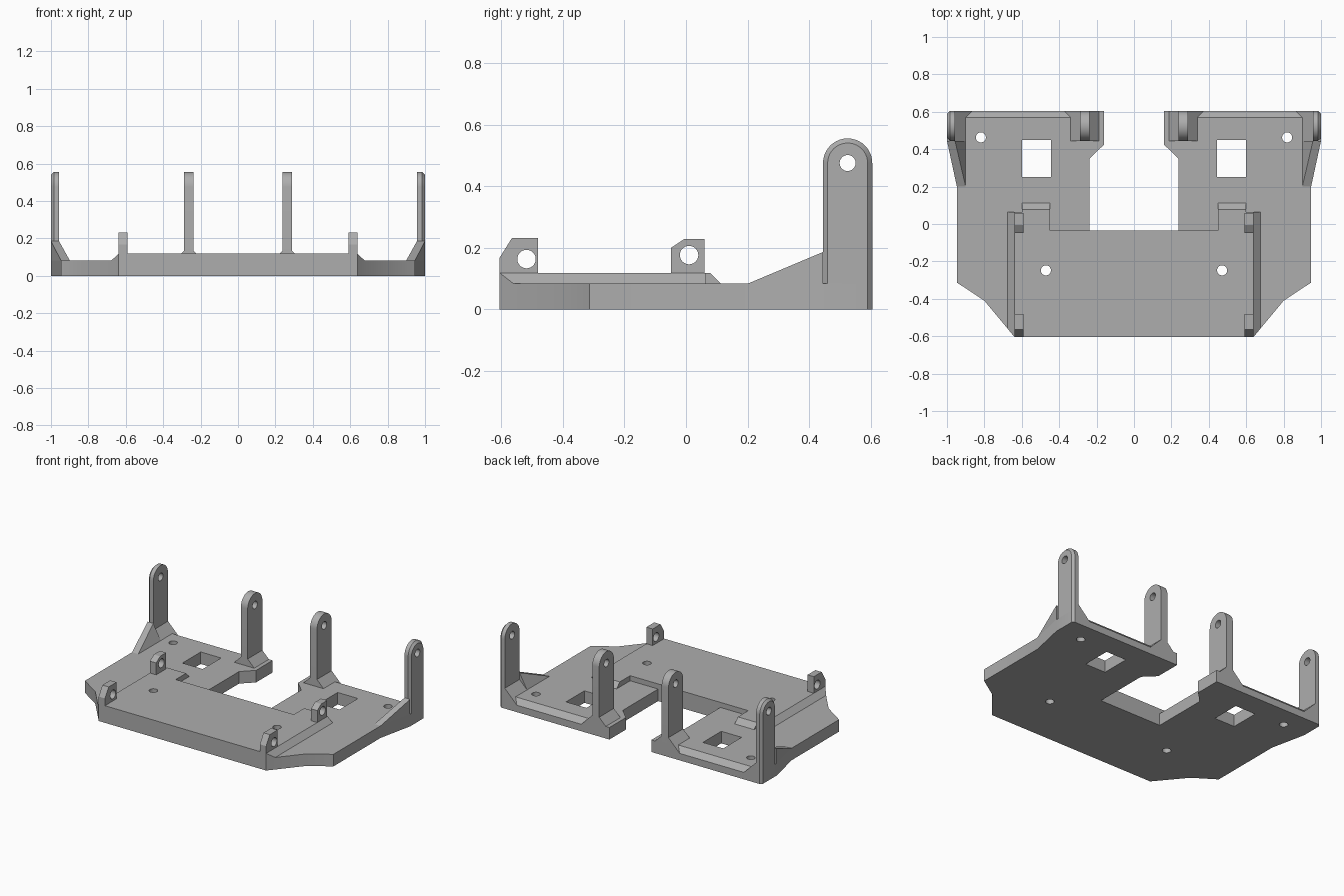
import bpy, bmesh, math
from mathutils import Vector

if "Cube" in bpy.data.objects:
    bpy.data.objects.remove(bpy.data.objects["Cube"], do_unlink=True)

grey = bpy.data.materials.new("plain grey")
grey.use_nodes = True
colour = (0.42, 0.42, 0.42, 1)
grey.diffuse_color = colour
grey.node_tree.nodes["Principled BSDF"].inputs["Base Color"].default_value = colour

BACK, PLATE, DECK = 0.605, 0.083, 0.118


def finish(name, bm):
    bmesh.ops.recalc_face_normals(bm, faces=bm.faces)
    mesh = bpy.data.meshes.new(name)
    bm.to_mesh(mesh)
    bm.free()
    mesh.materials.append(grey)
    obj = bpy.data.objects.new(name, mesh)
    bpy.context.collection.objects.link(obj)
    return obj


def loft(name, rings):
    """Solid through matching rings of points."""
    bm = bmesh.new()
    loops = [[bm.verts.new(p) for p in ring] for ring in rings]
    n = len(loops[0])
    bm.faces.new(loops[0])
    bm.faces.new(loops[-1])
    for a, b in zip(loops, loops[1:]):
        for i in range(n):
            j = (i + 1) % n
            bm.faces.new((a[i], a[j], b[j], b[i]))
    return finish(name, bm)


def prism(name, profile, axis, low, high):
    def place(p, d):
        v = list(p)
        v.insert("xyz".index(axis), d)
        return Vector(v)
    return loft(name, [[place(p, d) for p in profile] for d in (low, high)])


def hull(name, points):
    bm = bmesh.new()
    for p in points:
        bm.verts.new(p)
    bmesh.ops.convex_hull(bm, input=bm.verts)
    bmesh.ops.dissolve_limit(bm, angle_limit=0.01, verts=bm.verts, edges=bm.edges)
    return finish(name, bm)


def activate(obj):
    bpy.ops.object.select_all(action="DESELECT")
    obj.select_set(True)
    bpy.context.view_layer.objects.active = obj


def apply(obj, kind, **settings):
    mod = obj.modifiers.new(kind.lower(), kind)
    for key, value in settings.items():
        setattr(mod, key, value)
    activate(obj)
    bpy.ops.object.modifier_apply(modifier=mod.name)


def cut(obj, cutter):
    cutter.hide_render = True
    apply(obj, "BOOLEAN", operation="DIFFERENCE", solver="EXACT", object=cutter)
    bpy.data.objects.remove(cutter, do_unlink=True)


def circle(a, b, r, n=32):
    return [(a + r * math.cos(math.tau * i / n), b + r * math.sin(math.tau * i / n))
            for i in range(n)]


def both_sides(half):
    return half + [(-x, y) for x, y in reversed(half)]


def mirrored(obj):
    apply(obj, "MIRROR")
    return obj


parts = []

# Base plate with its U-shaped gap
plate = prism("base_plate", both_sides([
    (0.638, -BACK), (0.8, -0.41), (0.947, -0.313), (0.947, 0.2), (1, 0.445),
    (1, 0.59), (0.985, BACK), (0.16, BACK), (0.16, 0.425), (0.237, 0.35),
    (0.237, -0.035)]), "z", 0, PLATE)
# Raised centre deck with two rear tongues
deck = prism("raised_deck", both_sides([
    (0.638, -BACK), (0.638, 0.065), (0.598, 0.065), (0.598, 0.078),
    (0.45, 0.078), (0.45, -0.035)]), "z", PLATE, DECK)
parts += [plate, deck]

# Windows, screw holes and the sloped rear edge
for s in (-1, 1):
    for body in (plate, deck):
        cut(body, prism("screw_cutter", circle(s * 0.471, -0.248, 0.027), "z", -1, 1))
    cut(plate, prism("hole_cutter", circle(s * 0.819, 0.463, 0.027), "z", -1, 1))
    cut(plate, prism("window_cutter", [(s * 0.444, 0.25), (s * 0.599, 0.25),
                                       (s * 0.599, 0.45), (s * 0.444, 0.45)], "z", -1, 1))
    e = 0.01
    cut(plate, hull("edge_cutter", [(s * x, y, z) for x, y, z in (
        (0.9 + e, 0.57 - e, PLATE + e), (0.34 - e, 0.57 - e, PLATE + e),
        (0.9 + e, 0.615, PLATE + e), (0.34 - e, 0.615, PLATE + e),
        (0.855, 0.615, 0.038), (0.385, 0.615, 0.038))]))

# Deck ramps
parts.append(mirrored(hull("deck_side_slope", [
    (0.638, -BACK, DECK), (0.638, -BACK, PLATE), (0.676, -0.56, PLATE),
    (0.676, 0.065, PLATE), (0.638, 0.065, PLATE), (0.638, 0.065, DECK)])))
parts.append(mirrored(prism("deck_rear_ramp", [
    (0.078, PLATE), (0.113, PLATE), (0.078, DECK)], "x", 0.45, 0.598)))


# Tall rounded hinge posts
def post_profile(x, r, bottom, steps=20):
    arc = [(x, 0.525 + r * math.cos(math.pi * i / steps),
            0.475 + r * math.sin(math.pi * i / steps)) for i in range(steps + 1)]
    return [(x, 0.525 + r, bottom)] + arc + [(x, 0.525 - r, bottom)]


outer = loft("outer_post", [post_profile(0.957, 0.08, 0.04), post_profile(0.985, 0.08, 0.04),
                            post_profile(1, 0.065, 0.04)])
inner = loft("inner_post", [post_profile(0.238, 0.08, 0.04), post_profile(0.29, 0.08, 0.04)])
for post in (outer, inner):
    cut(post, prism("pin_cutter", circle(0.525, 0.475, 0.026), "x", 0, 2))
    parts.append(mirrored(post))

# Post feet and the outer gusset
parts.append(mirrored(prism("inner_post_foot", [
    (0.188, PLATE), (0.34, PLATE), (0.29, 0.133), (0.238, 0.133)], "y", 0.445, BACK)))
parts.append(mirrored(prism("outer_post_foot", [
    (0.9, PLATE), (0.957, PLATE), (0.957, 0.14)], "y", 0.445, BACK)))
parts.append(mirrored(hull("outer_gusset", [
    (0.9, 0.2, PLATE), (0.947, 0.2, PLATE), (1, 0.445, PLATE), (0.9, 0.445, PLATE),
    (0.957, 0.336, 0.14), (0.957, 0.445, 0.14), (0.957, 0.445, 0.186), (1, 0.445, 0.186)])))

# Small deck lugs
lugs = {
    "front_lug": ([(-BACK, DECK), (-BACK, 0.168), (-0.565, 0.232), (-0.48, 0.232),
                   (-0.48, DECK)], (-0.518, 0.163)),
    "rear_lug": ([(-0.048, DECK), (-0.048, 0.2), (-0.005, 0.229), (0.06, 0.229),
                  (0.06, DECK)], (0.01, 0.176)),
}
for name, (profile, hole) in lugs.items():
    lug = prism(name, profile, "x", 0.59, 0.638)
    cut(lug, prism("pin_cutter", circle(*hole, 0.03), "x", 0, 2))
    parts.append(mirrored(lug))

for part in parts:
    activate(part)
    bpy.ops.object.shade_smooth_by_angle(angle=math.radians(25))
